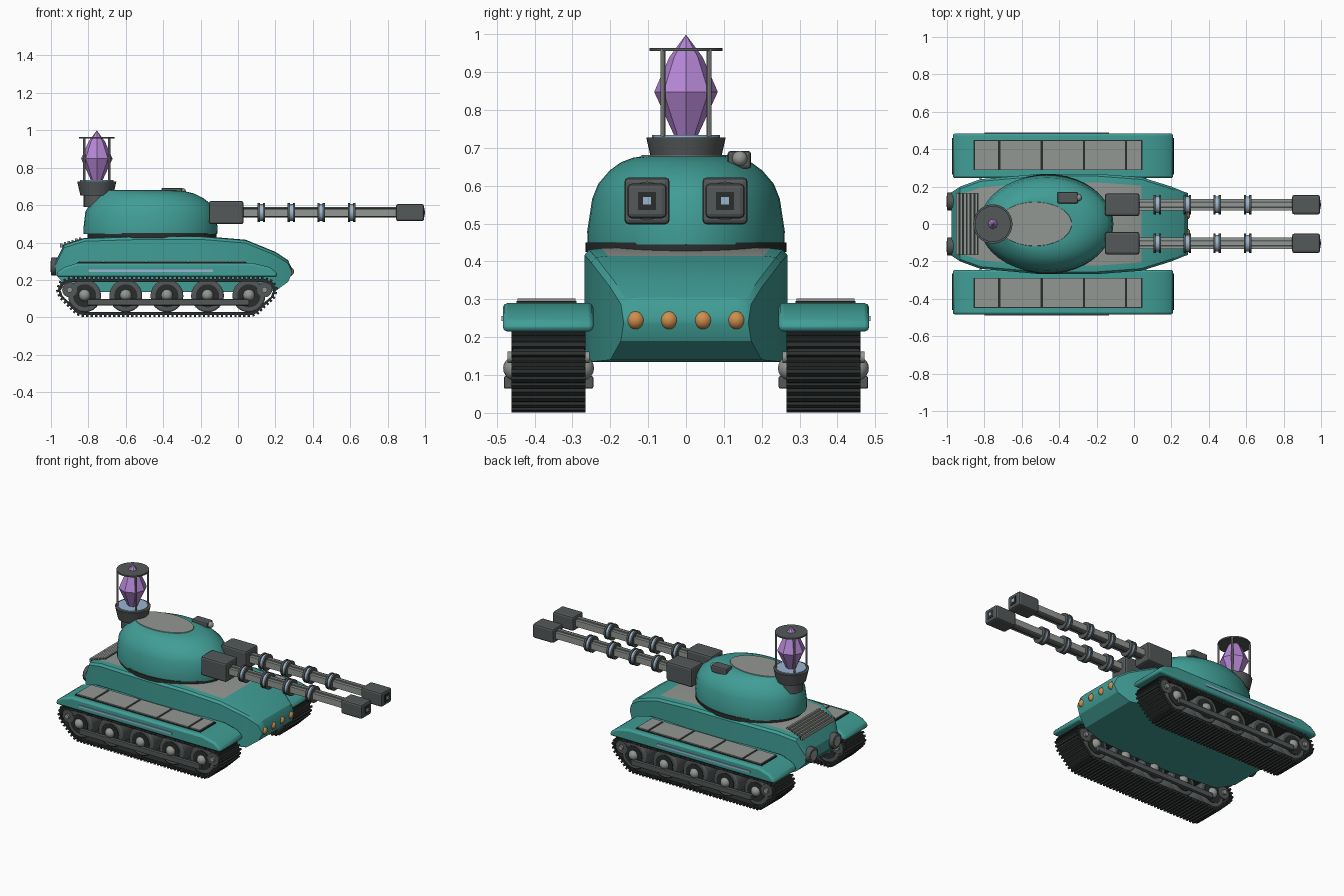
import bpy, bmesh, math
from mathutils import Vector, Matrix

if "Cube" in bpy.data.objects:
    bpy.data.objects.remove(bpy.data.objects["Cube"])


def mat(name, r, g, b):
    m = bpy.data.materials.new(name)
    m.diffuse_color = (r, g, b, 1)
    m.use_nodes = True
    m.node_tree.nodes["Principled BSDF"].inputs["Base Color"].default_value = m.diffuse_color
    return m


TEAL = mat("teal_paint", .052, .34, .305)
GREY = mat("light_grey_metal", .29, .31, .29)
DARK = mat("dark_grey_metal", .088, .098, .098)
BLACK = mat("black_rubber", .024, .027, .027)
PURPLE = mat("purple_crystal", .46, .24, .66)
ORANGE = mat("orange_lamp", .62, .27, .075)
BLUE = mat("pale_blue", .32, .46, .64)


def finish(name, bm, mats, bevel=0, smooth=None):
    bmesh.ops.recalc_face_normals(bm, faces=bm.faces)
    me = bpy.data.meshes.new(name)
    bm.to_mesh(me)
    bm.free()
    ob = bpy.data.objects.new(name, me)
    bpy.context.collection.objects.link(ob)
    for m in mats if isinstance(mats, list) else [mats]:
        me.materials.append(m)
    if bevel:
        b = ob.modifiers.new("bevel", "BEVEL")
        b.width, b.segments, b.limit_method = bevel, 2, 'ANGLE'
    if smooth:
        bpy.context.view_layer.objects.active = ob
        ob.select_set(True)
        bpy.ops.object.shade_smooth_by_angle(angle=math.radians(smooth))
        ob.select_set(False)
    return ob


def add_box(bm, lo, hi, rot=None):
    lo, hi = Vector(lo), Vector(hi)
    m = Matrix.Translation((lo + hi) / 2)
    if rot:
        m = m @ rot
    bmesh.ops.create_cube(bm, size=1, matrix=m @ Matrix.Diagonal((*(hi - lo), 1)))


def box(name, lo, hi, m, bevel=0):
    bm = bmesh.new()
    add_box(bm, lo, hi)
    return finish(name, bm, m, bevel)


def cyl(name, centre, r, depth, axis, m, r2=None, n=24, bevel=0):
    bm = bmesh.new()
    rot = {'X': Matrix.Rotation(math.pi / 2, 4, 'Y'),
           'Y': Matrix.Rotation(math.pi / 2, 4, 'X'), 'Z': Matrix()}[axis]
    bmesh.ops.create_cone(bm, cap_ends=True, segments=n, radius1=r, radius2=r if r2 is None else r2,
                          depth=depth, matrix=Matrix.Translation(centre) @ rot)
    return finish(name, bm, m, bevel, 35)


def ball(name, centre, r, m):
    bm = bmesh.new()
    bmesh.ops.create_uvsphere(bm, u_segments=16, v_segments=10, radius=r,
                              matrix=Matrix.Translation(centre))
    return finish(name, bm, m, 0, 60)


def loft(bm, rings):
    """Skin closed rings of points and cap both ends."""
    rows = [[bm.verts.new(p) for p in ring] for ring in rings]
    n = len(rows[0])
    for a, b in zip(rows, rows[1:]):
        for i in range(n):
            bm.faces.new((a[i], a[(i + 1) % n], b[(i + 1) % n], b[i]))
    bm.faces.new(rows[0])
    bm.faces.new(rows[-1])


# Hull: stations of x, half width, bottom, top; deck faces are grey
stations = [(-.975, .17, .23, .30), (-.93, .20, .18, .39), (-.82, .24, .135, .425),
            (-.5, .268, .135, .435), (-.2, .268, .135, .435), (.04, .25, .135, .415),
            (.2, .20, .14, .35), (.268, .172, .19, .305), (.288, .165, .235, .26)]
bm = bmesh.new()
loft(bm, [[(x, -w, zb), (x, -w, zt - .018), (x, -w + .012, zt - .004), (x, -w + .045, zt),
           (x, w - .045, zt), (x, w - .012, zt - .004), (x, w, zt - .018), (x, w, zb)]
          for x, w, zb, zt in stations])
bmesh.ops.recalc_face_normals(bm, faces=bm.faces)
for f in bm.faces:
    c = f.calc_center_median()
    if f.normal.z > .5 and abs(c.y) < .01 and -.95 < c.x < .04:
        f.material_index = 1
finish("hull", bm, [TEAL, GREY], 0, 25)

# Rear engine grille
for i in range(6):
    x, z = -.945 + i * .02, .383 + i * .0065
    box("grille_slat", (x - .006, -.165, z - .01), (x + .006, .165, z + .012), GREY)
    box("grille_gap", (x + .006, -.165, z - .01), (x + .014, .165, z + .006), BLACK)

# Headlamps and rear exhausts
for y in (-.133, -.045, .045, .133):
    ball("headlamp", (.275, y, .245), .025, ORANGE)
for y in (-.12, .12):
    cyl("exhaust", (-.975, y, .272), .048, .05, 'X', DARK, bevel=.006)
    cyl("exhaust_outlet", (-1.0, y, .272), .03, .004, 'X', GREY)

# Belt outline in x and z
belt = [(-.83, .012), (.07, .012), (.10, .022), (.19, .11), (.203, .15), (.185, .188), (.14, .205),
        (-.90, .205), (-.945, .188), (-.963, .15), (-.95, .11), (-.86, .022)]


def belt_points(step):
    """Evenly spaced positions and angles round the belt."""
    out, carry = [], 0
    for (x0, z0), (x1, z1) in zip(belt, belt[1:] + belt[:1]):
        d, t = math.hypot(x1 - x0, z1 - z0), carry
        while t < d:
            out.append((x0 + (x1 - x0) * t / d, z0 + (z1 - z0) * t / d, math.atan2(z1 - z0, x1 - x0)))
            t += step
        carry = t - d
    return out


fender = [(-.97, .215), (-.968, .24), (-.93, .268), (-.86, .29), (.08, .29),
          (.17, .268), (.208, .24), (.21, .215)]

for s in (-1, 1):
    def span(a, b):
        return min(s * a, s * b), max(s * a, s * b)
    # Track belt and its cleats
    bm = bmesh.new()
    y0, y1 = span(.268, .458)
    cx, cz = -.38, .109
    outer, inner = belt, [(cx + (x - cx) * .975, cz + (z - cz) * .84) for x, z in belt]
    loops = [[bm.verts.new((x, y, z)) for x, z in p] for p, y in
             ((outer, y0), (outer, y1), (inner, y1), (inner, y0))]
    for a, b in zip(loops, loops[1:] + loops[:1]):
        for i in range(len(belt)):
            j = (i + 1) % len(belt)
            bm.faces.new((a[i], a[j], b[j], b[i]))
    finish("track_belt", bm, BLACK)
    bm = bmesh.new()
    for x, z, a in belt_points(.024):
        add_box(bm, (x - .006, y0 - .003, z - .011), (x + .006, y1 + .003, z + .011),
                Matrix.Rotation(-a, 4, 'Y'))
    finish("track_cleats", bm, BLACK)
    # Road wheels, idlers and axle bars
    for x in (-.82, -.6, -.38, -.163, .058):
        cyl("road_wheel", (x, s * .363, .115), .088, .18, 'Y', DARK, bevel=.008)
        for side in (-1, 1):
            cyl("wheel_recess", (x, s * .363 + side * .0915, .115), .062, .004, 'Y', BLACK)
            ball("wheel_hub", (x, s * .363 + side * .088, .118), .032, GREY)
    for x in (-.9, .142):
        cyl("idler_wheel", (x, s * .363, .147), .04, .19, 'Y', DARK)
        cyl("idler_axle", (x, s * .363, .147), .015, .216, 'Y', GREY, n=12)
    for a, b in ((.458, .481), (.245, .268)):
        y0, y1 = span(a, b)
        box("axle_bar", (-.805, y0, .064), (.06, y1, .097), DARK, .004)
    # Fender with panels and side strip
    bm = bmesh.new()
    y0, y1 = span(.245, .484)
    loft(bm, [[(x, y, z) for x, z in fender] for y in (y0, y1)])
    finish("fender", bm, TEAL, .012, 35)
    y0, y1 = span(.292, .445)
    box("panel_bed", (-.857, y0 - .003, .285), (.045, y1 + .003, .296), BLACK)
    cuts = [-.855, -.72, -.493, -.267, -.043, .043]
    for a, b in zip(cuts, cuts[1:]):
        box("fender_panel", (a + .006, y0, .288), (b - .006, y1, .302), GREY)
    y0, y1 = span(.482, .488)
    box("side_strip", (-.8, y0, .243), (-.135, y1, .256), BLUE)

# Turret: levels of z, centre x, x radius, y radius
levels = [(.445, -.468, .357, .26), (.48, -.468, .358, .261), (.565, -.466, .35, .248),
          (.605, -.468, .325, .232), (.64, -.475, .285, .202), (.662, -.485, .25, .172),
          (.674, -.505, .22, .14), (.677, -.53, .20, .12)]


def oval(z, cx, rx, ry, n=40):
    return [(cx + rx * math.cos(t), ry * math.sin(t), z)
            for t in (2 * math.pi * i / n for i in range(n))]


for name, lv, m in (("turret", levels, TEAL),
                    ("turret_ring", [(.425, -.46, .345, .266), (.45, -.46, .345, .266)], BLACK),
                    ("turret_roof_plate", [(.674, -.53, .198, .119), (.681, -.53, .196, .117)], GREY)):
    bm = bmesh.new()
    loft(bm, [oval(*v) for v in lv])
    finish(name, bm, m, 0, 40)

# Periscope
box("periscope", (-.41, .11, .645), (-.30, .172, .692), DARK, .008)
ball("periscope_lens", (-.298, .142, .672), .02, GREY)

# Twin guns
for y in (-.103, .103):
    z = .56
    box("gun_mantlet", (-.155, y - .06, z - .062), (.03, y + .06, z + .062), DARK, .012)
    cyl("barrel_core", (.44, y, z), .027, .84, 'X', DARK, n=8)
    for s in (-1, 1):
        box("barrel_side_rail", (.03, y + s * .024 - .006, z - .02), (.85, y + s * .024 + .006, z + .02), GREY)
    box("barrel_top_rail", (.03, y - .009, z + .02), (.85, y + .009, z + .03), GREY)
    for x in (.125, .285, .445, .608):
        cyl("coil_band", (x, y, z), .045, .02, 'X', BLUE)
        for s in (-1, 1):
            cyl("coil_rim", (x + s * .014, y, z), .051, .012, 'X', DARK)
    box("muzzle", (.845, y - .052, z - .046), (.995, y + .052, z + .046), DARK, .012)
    box("muzzle_bore", (.99, y - .024, z - .024), (.998, y + .024, z + .024), BLACK)
    box("bore_glow", (.99, y - .01, z - .01), (1.0, y + .01, z + .01), BLUE)

# Crystal lantern
lx = -.755
cyl("lantern_base", (lx, 0, .69), .088, .075, 'Z', DARK, r2=.105, n=32)
cyl("lantern_neck", (lx, 0, .63), .07, .08, 'Z', DARK)
cyl("lantern_dish", (lx, 0, .73), .09, .008, 'Z', BLUE)
cyl("lantern_cap", (lx, 0, .96), .096, .009, 'Z', DARK, n=32)
for sx in (-1, 1):
    for sy in (-1, 1):
        cyl("lantern_post", (lx + sx * .066, sy * .061, .845), .0065, .23, 'Z', GREY, n=8)
bm = bmesh.new()
loft(bm, [oval(z, lx, r, r, 8) for z, r in ((.73, .03), (.848, .084), (.94, .044), (.998, .001))])
finish("crystal", bm, PURPLE)
